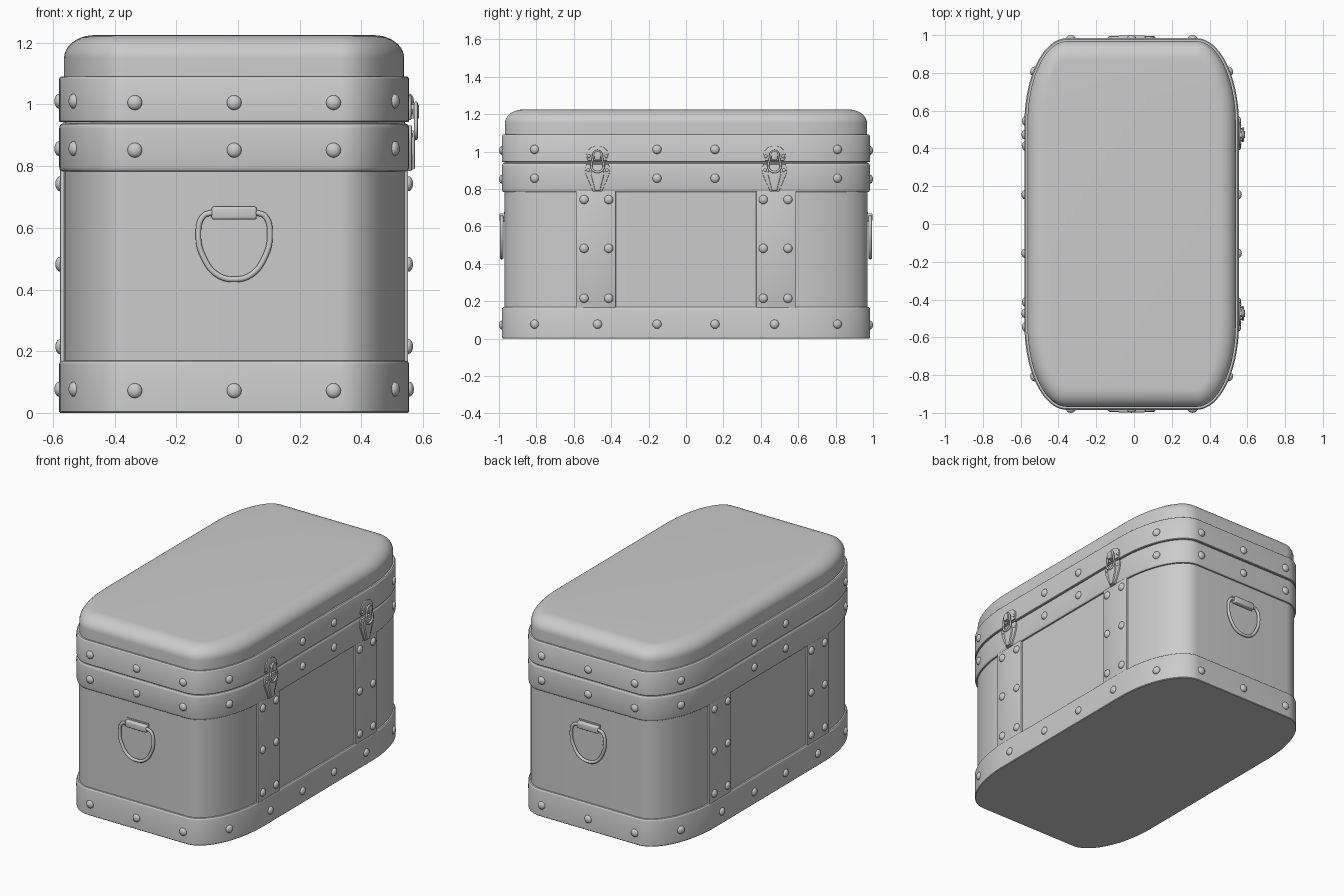
import bpy, bmesh, math
from mathutils import Vector, Matrix

if "Cube" in bpy.data.objects:
    bpy.data.objects.remove(bpy.data.objects["Cube"])

CX = -0.0125            # chest centre, latches stick out on +x
HX, HY = 0.5675, 0.984  # half size of the bands
A, B = 0.225, 0.45      # elliptical plan corners
BODY = 0.014            # body inset from the bands


def finish(name, bm, angle=35):
    bmesh.ops.recalc_face_normals(bm, faces=bm.faces)
    me = bpy.data.meshes.new(name)
    bm.to_mesh(me)
    bm.free()
    ob = bpy.data.objects.new(name, me)
    bpy.context.collection.objects.link(ob)
    bpy.ops.object.select_all(action='DESELECT')
    ob.select_set(True)
    bpy.context.view_layer.objects.active = ob
    bpy.ops.object.shade_smooth_by_angle(angle=math.radians(angle))
    return ob


def outline(d, n=20):
    a, b = A - d, B - d
    pts = []
    for q, (sx, sy) in enumerate([(1, 1), (-1, 1), (-1, -1), (1, -1)]):
        for i in range(n + 1):
            t = math.pi / 2 * (q + i / n)
            pts.append((CX + sx * (HX - A) + a * math.cos(t),
                        sy * (HY - B) + b * math.sin(t)))
    return pts


def loft(name, profile):
    """Stack rounded outlines given as (inset, z)."""
    bm = bmesh.new()
    rings = [[bm.verts.new((x, y, z)) for x, y in outline(d)] for d, z in profile]
    n = len(rings[0])
    for r, s in zip(rings, rings[1:]):
        for i in range(n):
            bm.faces.new((r[i], r[(i + 1) % n], s[(i + 1) % n], s[i]))
    bm.faces.new(rings[0][::-1])
    bm.faces.new(rings[-1])
    return finish(name, bm)


def plate(name, pts, x0, x1, y, bevel=0.003):
    """Extrude a (y, z) polygon along x."""
    bm = bmesh.new()
    f = bm.faces.new([bm.verts.new((x0, y + p, z)) for p, z in pts])
    e = bmesh.ops.extrude_face_region(bm, geom=[f])
    top = [v for v in e['geom'] if isinstance(v, bmesh.types.BMVert)]
    bmesh.ops.translate(bm, verts=top, vec=(x1 - x0, 0, 0))
    if bevel:
        edges = [ed for ed in bm.edges if all(v in top for v in ed.verts)]
        bmesh.ops.bevel(bm, geom=edges, offset=bevel, segments=2, profile=0.5,
                        affect='EDGES')
    return finish(name, bm)


def tube(name, pts, r, cyclic=False):
    cu = bpy.data.curves.new(name, 'CURVE')
    cu.dimensions = '3D'
    cu.bevel_depth, cu.bevel_resolution, cu.resolution_u = r, 3, 8
    cu.use_fill_caps = True
    sp = cu.splines.new('BEZIER')
    sp.bezier_points.add(len(pts) - 1)
    for bp, p in zip(sp.bezier_points, pts):
        bp.co = p
        bp.handle_left_type = bp.handle_right_type = 'AUTO'
    sp.use_cyclic_u = cyclic
    ob = bpy.data.objects.new(name, cu)
    bpy.context.collection.objects.link(ob)
    return ob


# body, bands and lid
loft("body", [(BODY, 0.01), (BODY, 1.08)])
loft("base_band", [(0.004, 0), (0, 0.004), (0, 0.158), (0.002, 0.164),
                   (0.006, 0.168), (BODY + 0.004, 0.17)])
loft("middle_band", [(BODY + 0.004, 0.782), (0.006, 0.784), (0.002, 0.789), (0, 0.797),
                     (0, 0.922), (0.002, 0.931), (0.007, 0.937), (0.02, 0.94)])
loft("lid_band", [(0.02, 0.943), (0.003, 0.943), (0, 0.946), (0, 1.083),
                  (0.002, 1.087), (0.006, 1.09), (BODY + 0.004, 1.09)])
lid = [(BODY + 0.002, 1.07)]
for k in range(11):
    t = math.pi / 2 * k / 10
    lid.append((BODY + 0.002 + 0.1 * (1 - math.cos(t)), 1.15 + 0.075 * math.sin(t)))
loft("lid", lid)

# rivets share one domed mesh
bm = bmesh.new()
bmesh.ops.create_uvsphere(bm, u_segments=16, v_segments=10, radius=1)
bmesh.ops.scale(bm, vec=(0.024, 0.024, 0.0155), verts=bm.verts)
rivet_obj = finish("rivet", bm, 60)
rivet_mesh = rivet_obj.data
bpy.data.objects.remove(rivet_obj)


def rivet(pos, normal, s=1.0):
    ob = bpy.data.objects.new("rivet", rivet_mesh)
    ob.matrix_world = (Matrix.Translation(pos) @
                       Vector(normal).to_track_quat('Z', 'Y').to_matrix().to_4x4() @
                       Matrix.Scale(s, 4))
    bpy.context.collection.objects.link(ob)


for row, z in enumerate((0.077, 0.857, 1.011)):
    for s in (-1, 1):
        for x in (-0.322, 0, 0.322):                      # short ends
            rivet((CX + x, s * HY, z - 0.005), (0, s, 0))
        for y in (0.155, 0.473, 0.81):                    # long sides
            if row and y == 0.473:
                continue
            t = math.asin(max(0, (y - HY + B) / B))
            x = HX - A + A * math.cos(t)
            for sy in (-1, 1):
                rivet((CX + s * x, sy * y, z),
                      (s * math.cos(t) / A, sy * math.sin(t) / B, 0))

# riveted upright straps on both long sides
for s in (-1, 1):
    for sy in (-1, 1):
        box = [(-0.107, 0.15), (0.107, 0.15), (0.107, 0.8), (-0.107, 0.8)]
        plate("strap", box, CX + s * 0.52, CX + s * 0.5645, sy * 0.482, 0.004)
        for y in (0.413, 0.545):
            for z in (0.215, 0.482, 0.743):
                rivet((CX + s * 0.5645, sy * y, z), (s, 0, 0))

# ring handle with clip on each end
for s in (-1, 1):
    y = s * (HY + 0.001)
    half = [(0.07, 0.65), (0.1, 0.638), (0.116, 0.575), (0.098, 0.502), (0.055, 0.448)]
    pts = half + [(0, 0.433)] + [(-x, z) for x, z in half[::-1]]
    tube("ring_handle", [(CX + x, y, z) for x, z in pts], 0.0095)
    bm = bmesh.new()
    bmesh.ops.create_cube(bm, size=1)
    bmesh.ops.scale(bm, vec=(0.146, 0.045, 0.042), verts=bm.verts)
    bmesh.ops.bevel(bm, geom=bm.edges[:], offset=0.008, segments=3, profile=0.5,
                    affect='EDGES')
    bmesh.ops.translate(bm, verts=bm.verts, vec=(CX, s * (HY - 0.009), 0.648))
    finish("handle_clip", bm)
    bm = bmesh.new()
    bmesh.ops.create_cube(bm, size=1)
    bmesh.ops.scale(bm, vec=(0.15, 0.03, 0.05), verts=bm.verts)
    bmesh.ops.translate(bm, verts=bm.verts, vec=(CX, s * (HY - 0.025), 0.652))
    finish("handle_plate", bm)

# latches on the right side
X = CX + HX


def mirror(half):
    return half + [(-y, z) for y, z in half[::-1]]


for y in (-0.473, 0.473):
    plate("latch_catch_plate", mirror([(0.05, 0.95), (0.06, 0.97), (0.056, 1.0),
                                       (0.035, 1.022), (0.012, 1.03)]),
          X - 0.01, X + 0.007, y)
    plate("latch_hook", mirror([(0.014, 0.955), (0.02, 0.985), (0.012, 1.0)]),
          X, X + 0.032, y)
    plate("latch_base_plate", mirror([(0.022, 0.785), (0.034, 0.81), (0.062, 0.875),
                                      (0.068, 0.91), (0.058, 0.932)]),
          X - 0.01, X + 0.009, y)
    plate("latch_lever", mirror([(0.014, 0.79), (0.02, 0.82), (0.036, 0.88),
                                 (0.03, 0.915)]), X, X + 0.019, y, 0.005)
    tube("latch_loop", [(X + 0.022, y + p, z) for p, z in
                        mirror([(0.024, 0.9), (0.025, 0.965), (0.012, 1.0)])],
         0.006, True)
    for p, z in ((0.046, 0.975), (0.05, 0.9)):
        for s in (-1, 1):
            rivet((X + 0.007, y + s * p, z), (1, 0, 0), 0.38)
